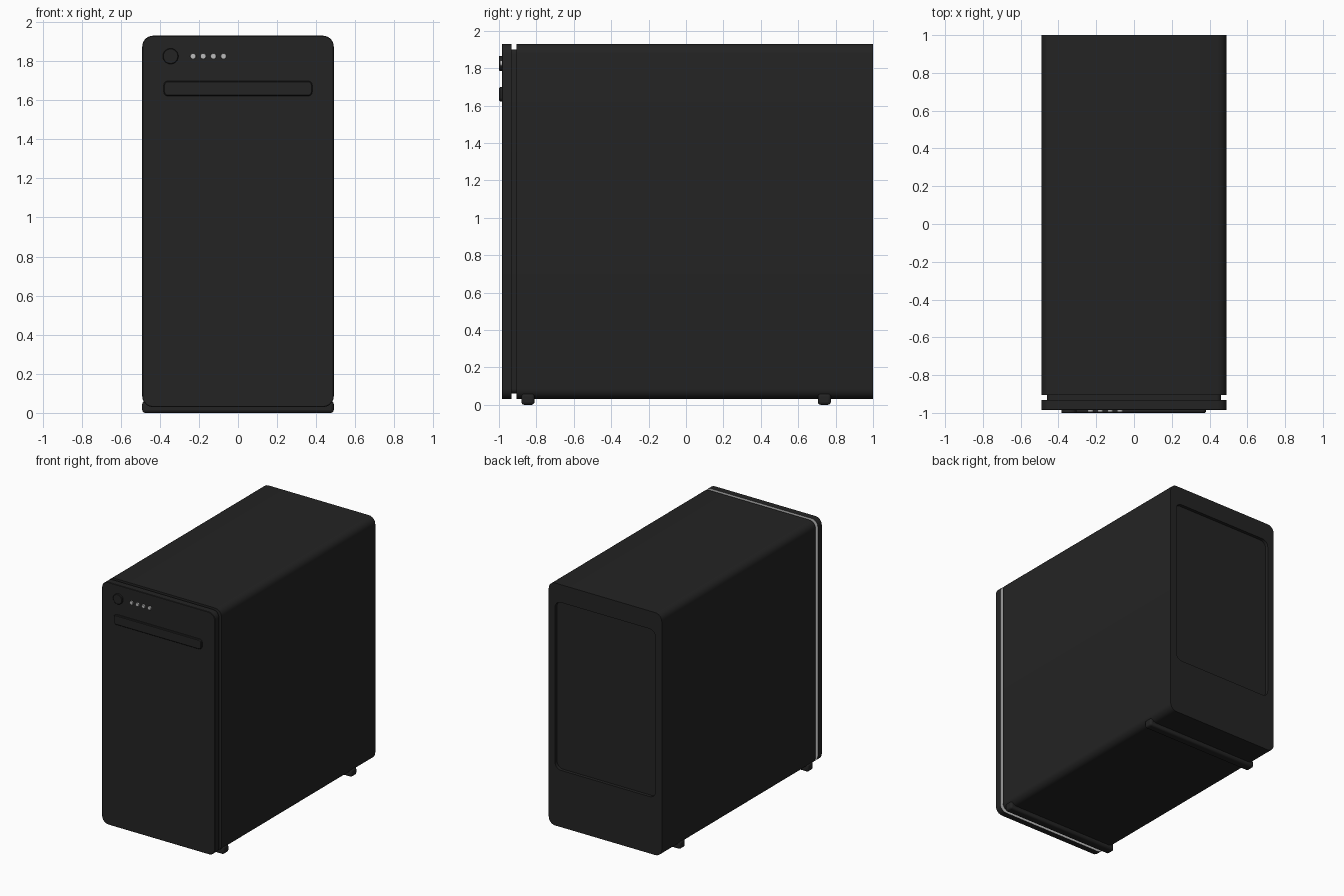
import bpy, bmesh, math

if "Cube" in bpy.data.objects:
    bpy.data.objects.remove(bpy.data.objects["Cube"])


def material(name, rgb):
    m = bpy.data.materials.new(name)
    m.diffuse_color = (*rgb, 1)
    m.use_nodes = True
    m.node_tree.nodes["Principled BSDF"].inputs["Base Color"].default_value = m.diffuse_color
    return m


BLACK = material("matte black", (0.017, 0.017, 0.017))
GREY = material("light grey", (0.5, 0.5, 0.5))


def ring(x0, x1, z0, z1, r, y, n=6):
    """Rounded rectangle in the xz plane at depth y."""
    pts = []
    corners = [(x1 - r, z1 - r), (x0 + r, z1 - r), (x0 + r, z0 + r), (x1 - r, z0 + r)]
    for k, (cx, cz) in enumerate(corners):
        for i in range(n + 1):
            a = math.pi / 2 * (k + i / n)
            pts.append((cx + r * math.cos(a), y, cz + r * math.sin(a)))
    return pts


def loft(name, rings, mat=BLACK, extra=None, rule=None):
    """Skin consecutive rings and cap both ends."""
    bm = bmesh.new()
    loops = [[bm.verts.new(p) for p in r] for r in rings]
    for a, b in zip(loops, loops[1:]):
        for i in range(len(a)):
            j = (i + 1) % len(a)
            bm.faces.new((a[i], a[j], b[j], b[i]))
    bm.faces.new(loops[0])
    bm.faces.new(loops[-1])
    bmesh.ops.recalc_face_normals(bm, faces=bm.faces)
    if rule:
        for f in bm.faces:
            f.material_index = int(rule(f))
    mesh = bpy.data.meshes.new(name)
    bm.to_mesh(mesh)
    bm.free()
    ob = bpy.data.objects.new(name, mesh)
    bpy.context.collection.objects.link(ob)
    mesh.materials.append(mat)
    if extra:
        mesh.materials.append(extra)
    bpy.ops.object.select_all(action='DESELECT')
    ob.select_set(True)
    bpy.context.view_layer.objects.active = ob
    bpy.ops.object.shade_smooth_by_angle(angle=math.radians(30))
    return ob


def shell(y, inset=0.0):
    return ring(-0.49 + inset, 0.49 - inset, 0.03 + inset, 1.93 - inset, 0.055 - inset, y)


def back_recess(y):
    return ring(-0.435, 0.435, 0.475, 1.79, 0.05, y)


# Case with recessed rear panel
loft("case_body", [shell(-0.905), shell(1.0), back_recess(1.0), back_recess(0.975)])

# Narrow neck between case and front panel
loft("front_neck", [shell(-0.935, 0.03), shell(-0.9, 0.03)])

# Front panel with a light rear rim showing in the gap
loft("front_panel", [shell(-0.985, 0.003), shell(-0.982), shell(-0.933)],
     extra=GREY, rule=lambda f: f.normal.y > 0.9)

# Drive slot cover
loft("drive_slot", [ring(-0.375, 0.375, 1.627, 1.693, 0.015, -1.0),
                    ring(-0.38, 0.38, 1.622, 1.698, 0.02, -0.995),
                    ring(-0.38, 0.38, 1.622, 1.698, 0.02, -0.98)])


def disc(name, x, z, r, y0, mat):
    c = [ring(x - q, x + q, z - q, z + q, q * 0.999, y)
         for q, y in ((r * 0.92, y0), (r, y0 + 0.003), (r, -0.98))]
    return loft(name, c, mat)


# Power button and indicator lights
disc("power_button", -0.345, 1.825, 0.04, -1.0, BLACK)
for i in range(4):
    disc(f"indicator_light_{i + 1}", -0.23 + 0.052 * i, 1.825, 0.015, -0.995, GREY)

# Two foot bars across the underside
for name, y in (("front_foot", -0.845), ("rear_foot", 0.74)):
    bpy.ops.mesh.primitive_cube_add(size=1, location=(0, y, 0.03))
    foot = bpy.context.object
    foot.name = name
    foot.scale = (0.98, 0.07, 0.06)
    bpy.ops.object.transform_apply(location=False, rotation=False, scale=True)
    bev = foot.modifiers.new("round", 'BEVEL')
    bev.width, bev.segments = 0.015, 3
    foot.data.materials.append(BLACK)
    bpy.ops.object.shade_smooth_by_angle(angle=math.radians(30))
